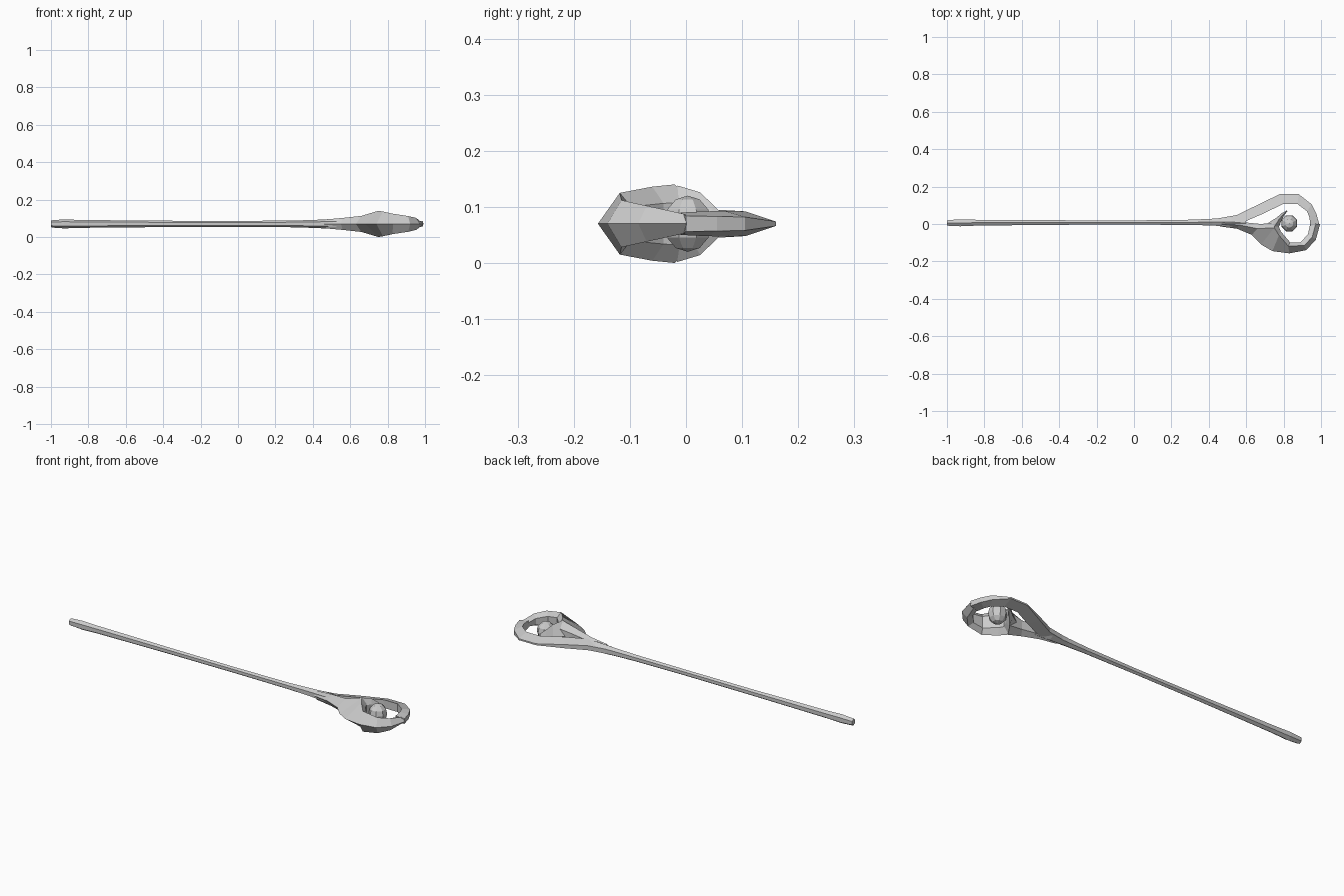
import bpy, bmesh, math

ZC = 0.07  # height of the horizontal symmetry plane


def loft(name, rings):
    """Skin a list of equal-length point rings and cap both ends."""
    bm = bmesh.new()
    vs = [[bm.verts.new(p) for p in r] for r in rings]
    n = len(vs[0])
    for a, b in zip(vs, vs[1:]):
        for i in range(n):
            j = (i + 1) % n
            bm.faces.new((a[i], a[j], b[j], b[i]))
    bm.faces.new(vs[0])
    bm.faces.new(vs[-1])
    bmesh.ops.recalc_face_normals(bm, faces=bm.faces)
    me = bpy.data.meshes.new(name)
    bm.to_mesh(me)
    bm.free()
    ob = bpy.data.objects.new(name, me)
    bpy.context.collection.objects.link(ob)
    return ob


# Shaft: x, y centre, half width, half height
shaft = [(-1, .006, .015, .017), (-.99, .006, .018, .020), (-.93, .006, .021, .024),
         (-.84, .007, .018, .021), (-.4, .008, .014, .017), (0, .008, .013, .016),
         (.3, .009, .016, .018), (.42, .01, .021, .022), (.52, .011, .029, .027),
         (.6, .004, .02, .026)]
loft("shaft", [[(x, y + w * math.cos(math.tau * (k + .5) / 6 ), ZC + h * math.sin(math.tau * (k + .5) / 6))
                for k in range(6)] for x, y, w, h in shaft])

# Thin upper arm of the ring: outer x, y, half height, inner x, y, half height
upper = [(.46, .032, .012, .50, .005, .020), (.55, .048, .012, .58, .008, .026),
         (.65, .097, .010, .69, .055, .025), (.78, .160, .004, .795, .106, .022),
         (.88, .160, .004, .875, .106, .022), (.95, .105, .012, .925, .068, .023),
         (.975, .055, .013, .938, .035, .022), (.99, 0, .014, .943, -.01, .02)]
loft("upper_ring_arm", [[(a, b, ZC + h), (c, d, ZC + k), (c, d, ZC - k), (a, b, ZC - h)]
                        for a, b, h, c, d, k in upper])


# Swollen lower arm: outer ridge x, y; crest x, y, half height; inner x, y
def ridge_rings(table):
    return [[(a, b, ZC), (c, d, ZC + h), (e, f, ZC + h * .55), (e, f, ZC - h * .55), (c, d, ZC - h)]
            for a, b, c, d, h, e, f in table]


lower = [(.46, -.013, .47, 0, .024, .48, .02), (.55, -.025, .56, -.005, .032, .58, .01),
         (.63, -.058, .66, -.025, .043, .68, .0), (.68, -.11, .75, -.02, .07, .765, .01),
         (.74, -.145, .775, -.06, .066, .785, -.04), (.83, -.157, .825, -.118, .055, .835, -.098),
         (.92, -.14, .91, -.115, .042, .89, -.098), (.972, -.085, .953, -.07, .032, .93, -.055),
         (.995, 0, .972, .003, .016, .943, .005)]
loft("lower_ring_arm", ridge_rings(lower))

# Claw curling from the swelling round the orb
claw = [(.67, -.02, .70, -.025, .045, .74, -.05), (.715, .004, .75, -.015, .068, .77, -.03),
        (.765, .036, .775, .025, .056, .785, .012), (.79, .058, .797, .05, .032, .80, .042),
        (.818, .073, .819, .071, .012, .82, .069)]
loft("claw", ridge_rings(claw))

# Orb
bpy.ops.mesh.primitive_uv_sphere_add(segments=8, ring_count=6, radius=1, location=(.83, .003, ZC),
                                     rotation=(0, 0, math.pi / 8))
orb = bpy.context.object
orb.name = "orb"
orb.scale = (.046, .046, .05)
